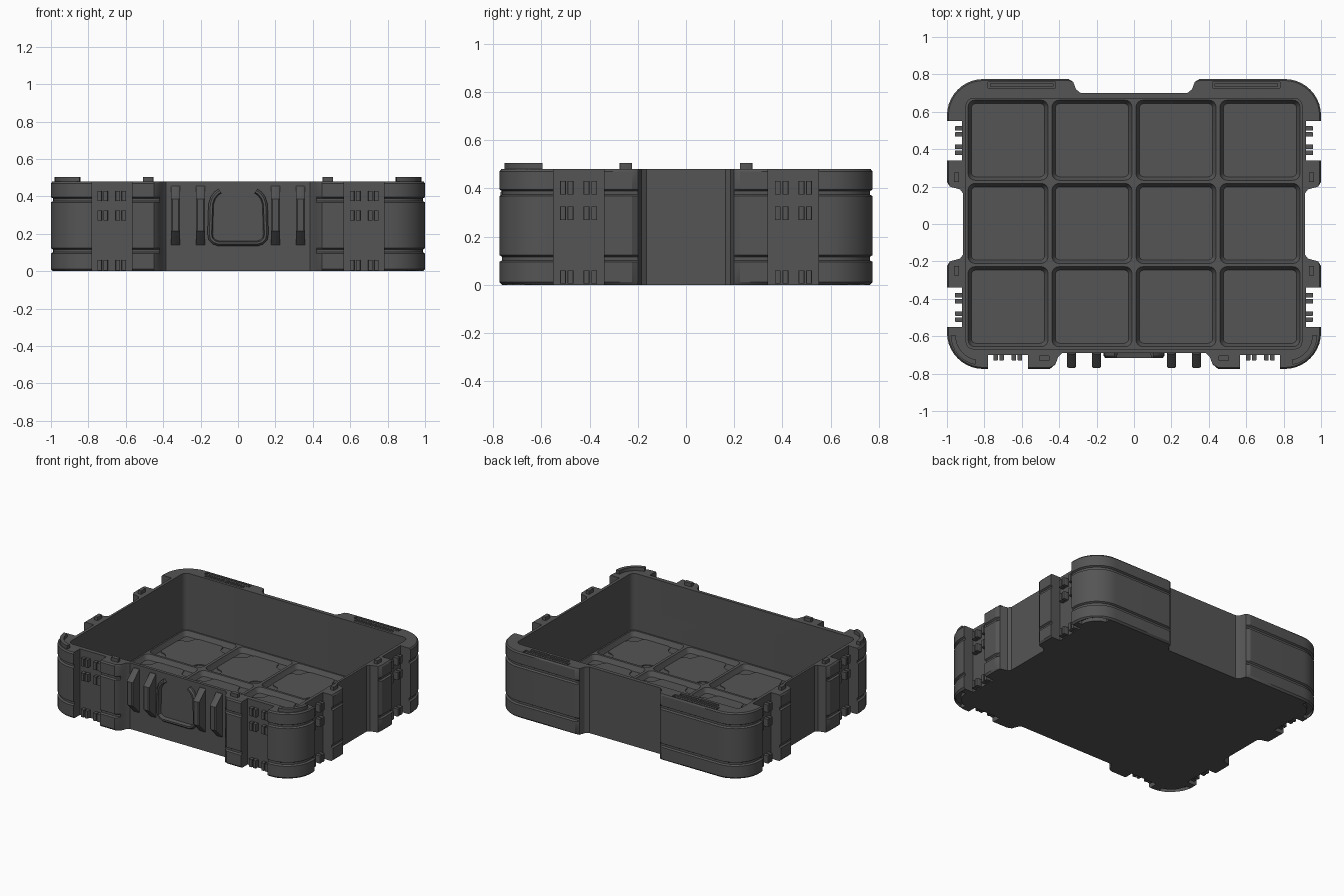
import bpy, bmesh, math

if "Cube" in bpy.data.objects:
    bpy.data.objects.remove(bpy.data.objects["Cube"])

W, D, H = 1.0, 0.775, 0.48          # half width, half depth, wall height

mat = bpy.data.materials.new("charcoal plastic")
mat.diffuse_color = (0.09, 0.09, 0.09, 1)
mat.use_nodes = True
mat.node_tree.nodes["Principled BSDF"].inputs["Base Color"].default_value = mat.diffuse_color


def loft(name, layers):
    """Closed solid through layers of ((x, y) outline, z)."""
    bm = bmesh.new()
    rings = [[bm.verts.new((x, y, z)) for x, y in pts] for pts, z in layers]
    n = len(rings[0])
    for a, b in zip(rings, rings[1:]):
        for i in range(n):
            j = (i + 1) % n
            bm.faces.new((a[i], a[j], b[j], b[i]))
    bm.faces.new(rings[0][::-1])
    bm.faces.new(rings[-1])
    bmesh.ops.recalc_face_normals(bm, faces=bm.faces)
    me = bpy.data.meshes.new(name)
    bm.to_mesh(me)
    bm.free()
    me.materials.append(mat)
    ob = bpy.data.objects.new(name, me)
    bpy.context.collection.objects.link(ob)
    return ob


def arc(cx, cy, r, a0, a1, n=10):
    return [(cx + r * math.cos(math.radians(a0 + (a1 - a0) * i / n)),
             cy + r * math.sin(math.radians(a0 + (a1 - a0) * i / n))) for i in range(n + 1)]


def round_rect(x0, x1, y0, y1, r, n=4):
    return (arc(x1 - r, y0 + r, r, -90, 0, n) + arc(x1 - r, y1 - r, r, 0, 90, n)
            + arc(x0 + r, y1 - r, r, 90, 180, n) + arc(x0 + r, y0 + r, r, 180, 270, n))


def box(name, x0, x1, y0, y1, z0, z1, r=0.004):
    x0, x1, y0, y1 = min(x0, x1), max(x0, x1), min(y0, y1), max(y0, y1)
    return loft(name, [(round_rect(x0, x1, y0, y1, r, 2), z0), (round_rect(x0, x1, y0, y1, r, 2), z1)])


def select(obs):
    bpy.ops.object.select_all(action='DESELECT')
    for o in obs:
        o.select_set(True)
    bpy.context.view_layer.objects.active = obs[0]


def join(obs, name):
    select(obs)
    bpy.ops.object.join()
    obs[0].name = name
    return obs[0]


def cut(target, cutter):
    m = target.modifiers.new("cut", 'BOOLEAN')
    m.operation, m.object, m.solver = 'DIFFERENCE', cutter, 'EXACT'
    select([target])
    bpy.ops.object.modifier_apply(modifier=m.name)
    bpy.data.objects.remove(cutter)


def outline(d):
    """Case plan with blocks, notches and handle recesses; d insets the outer blocks."""
    lower = [(0.385, -0.69), (0.405, -0.71), (0.42, -0.75), (0.45, -D), (0.567, -D),
             (0.567, -0.70), (0.78, -0.70), (0.78, -D)]
    side = [(W, -0.55), (0.92, -0.55), (0.92, -0.34), (W, -0.34), (W, -0.225), (0.985, -0.20),
            (0.93, -0.185), (0.915, -0.165)]
    side += [(x, -y) for x, y in side[::-1]]
    back = [(0.35, D), (0.325, 0.76), (0.31, 0.72), (0.285, 0.70)]

    def clamp(p):
        return [(min(x, W - d), max(-D + d, min(y, D - d))) for x, y in p]
    half = (clamp(lower) + arc(0.805, -0.58, 0.195 - d, -90, 0) + clamp(side)
            + arc(0.805, 0.58, 0.195 - d, 0, 90) + clamp(back))
    return half + [(-x, y) for x, y in half[::-1]]


# Case shell with two horizontal grooves around the outer blocks
steps = [(0.012, 0), (0, 0.012), (0, 0.095), (0.012, 0.102), (0.012, 0.116), (0, 0.123),
         (0, 0.368), (0.012, 0.375), (0.012, 0.389), (0, 0.396), (0, H - 0.01), (0.008, H)]
case = loft("case_shell", [(outline(d), z) for d, z in steps])

# Main cavity, then the tapered pockets of the floor
cut(case, loft("cavity", [(round_rect(-0.898, 0.898, -0.668, 0.672, 0.04), z) for z in (0.07, 0.6)]))
cells = [(0.449 * (i - 1.5), 0.445 * (j - 1) + 0.003) for i in range(4) for j in range(3)]


def cell_rect(c, h, r):
    return round_rect(c[0] - h, c[0] + h, c[1] - h, c[1] + h, r)


pockets = [loft("pocket", [(cell_rect(c, 0.196, 0.025), 0.035), (cell_rect(c, 0.211, 0.035), 0.062),
                           (cell_rect(c, 0.218, 0.04), 0.08)]) for c in cells]
cut(case, join(pockets, "pockets"))


def corner_arc(name, sx, sy, z0, z1, grow=0.0):
    pts = (arc(0.82, 0.595, 0.16 + grow, 0, 80, 8) + arc(0.82, 0.595, 0.133 - grow, 80, 0, 8))
    pts = [(x * sx, y * sy) for x, y in pts]
    return loft(name, [(pts, z0), (pts, z1)])


# Stacking slots under the corners, hinge slots on the back rim
slots = [corner_arc("slot", sx, sy, -0.02, 0.025, 0.005) for sx in (-1, 1) for sy in (-1, 1)]
for s in (-1, 1):
    slots.append(box("slot", s * 0.42, s * 0.78, 0.725, 0.762, H - 0.02, 0.6))
    slots.append(box("slot", s * 0.445, s * 0.595, 0.692, 0.712, H - 0.006, 0.6))
    slots.append(box("slot", s * 0.605, s * 0.755, 0.692, 0.712, H - 0.006, 0.6))
cut(case, join(slots, "slots"))

# Thin floor plates with scooped corners
plates = []
for cx, cy in cells:
    h = 0.192
    q = [(h, 0.09), (0.18, 0.112), (0.15, 0.12), (0.13, 0.13), (0.12, 0.15), (0.112, 0.18), (0.09, h)]
    pts = []
    for k in range(4):
        c, s = [(1, 0), (0, 1), (-1, 0), (0, -1)][k]
        pts += [(cx + x * c - y * s, cy + x * s + y * c) for x, y in q]
    plates.append(loft("plate", [(pts, 0.034), (pts, 0.041)]))
parts = [case, join(plates, "floor_plates")]

# Stacking pads and hinge bars on the rim
pads, bars = [], []
for s in (-1, 1):
    pads.append(corner_arc("pad", s, -1, H - 0.005, 0.505))
    pads.append(box("pad", s * 0.452, s * 0.508, -0.732, -0.704, H - 0.005, 0.505))
    for y in (-0.25, 0.25):
        pads.append(box("pad", s * 0.935, s * 0.962, y - 0.026, y + 0.026, H - 0.005, 0.505))
    bars.append(box("bar", s * 0.43, s * 0.77, 0.735, 0.752, H - 0.025, H - 0.004))
parts += [join(pads, "stacking_pads"), join(bars, "hinge_bars")]

# Small clip lugs inside the notches
lugs = []
for s in (-1, 1):
    for z0, z1 in ((0.005, 0.06), (0.27, 0.325), (0.375, 0.43)):
        for o in (-0.065, -0.033, 0.033, 0.065):
            x = s * 0.675 + o
            lugs.append(box("lug", x - 0.012, x + 0.012, -0.73, -0.695, z0, z1))
            for c in (-0.446, 0.446):
                lugs.append(box("lug", s * 0.915, s * 0.957, c + o - 0.012, c + o + 0.012, z0, z1))
parts.append(join(lugs, "clip_lugs"))

# Tapered vertical ribs on the front
ribs = []
for x in (-0.333, -0.2, 0.2, 0.333):
    def rib_rect(y, w):
        return [(x - w, -0.68), (x + w, -0.68), (x + w, y + 0.006), (x + w - 0.008, y),
                (x - w + 0.008, y), (x - w, y + 0.006)]
    ribs.append(loft("rib", [(rib_rect(-0.695, 0.024), 0.14), (rib_rect(-0.77, 0.024), 0.215),
                             (rib_rect(-0.77, 0.024), 0.385), (rib_rect(-0.695, 0.024), 0.455)]))
parts.append(join(ribs, "front_ribs"))

# U-shaped latch frame on the front: bevelled strip swept along a path
right = [(0.105, 0.135), (0.135, 0.145), (0.158, 0.17), (0.163, 0.2), (0.158, 0.36), (0.145, 0.40),
         (0.125, 0.425), (0.105, 0.44)]
path = [(-x, z) for x, z in right[::-1]] + right
bm = bmesh.new()
rows = []
for i, (x, z) in enumerate(path):
    a, b = path[max(i - 1, 0)], path[min(i + 1, len(path) - 1)]
    t = math.hypot(b[0] - a[0], b[1] - a[1])
    nx, nz = -(b[1] - a[1]) / t, (b[0] - a[0]) / t       # points to the inside of the U
    rows.append([bm.verts.new((x + nx * w, y, z + nz * w))
                 for w, y in ((0, -0.68), (0, -0.705), (0.01, -0.717), (0.022, -0.717), (0.03, -0.68))])
for a, b in zip(rows, rows[1:]):
    for k in range(5):
        m = (k + 1) % 5
        bm.faces.new((a[k], a[m], b[m], b[k]))
bm.faces.new(rows[0])
bm.faces.new(rows[-1][::-1])
bmesh.ops.recalc_face_normals(bm, faces=bm.faces)
me = bpy.data.meshes.new("latch_frame")
bm.to_mesh(me)
bm.free()
me.materials.append(mat)
latch = bpy.data.objects.new("latch_frame", me)
bpy.context.collection.objects.link(latch)
parts.append(latch)

# Smooth rounded areas, keep edges crisp
select(parts)
bpy.ops.object.shade_smooth_by_angle(angle=math.radians(30))
